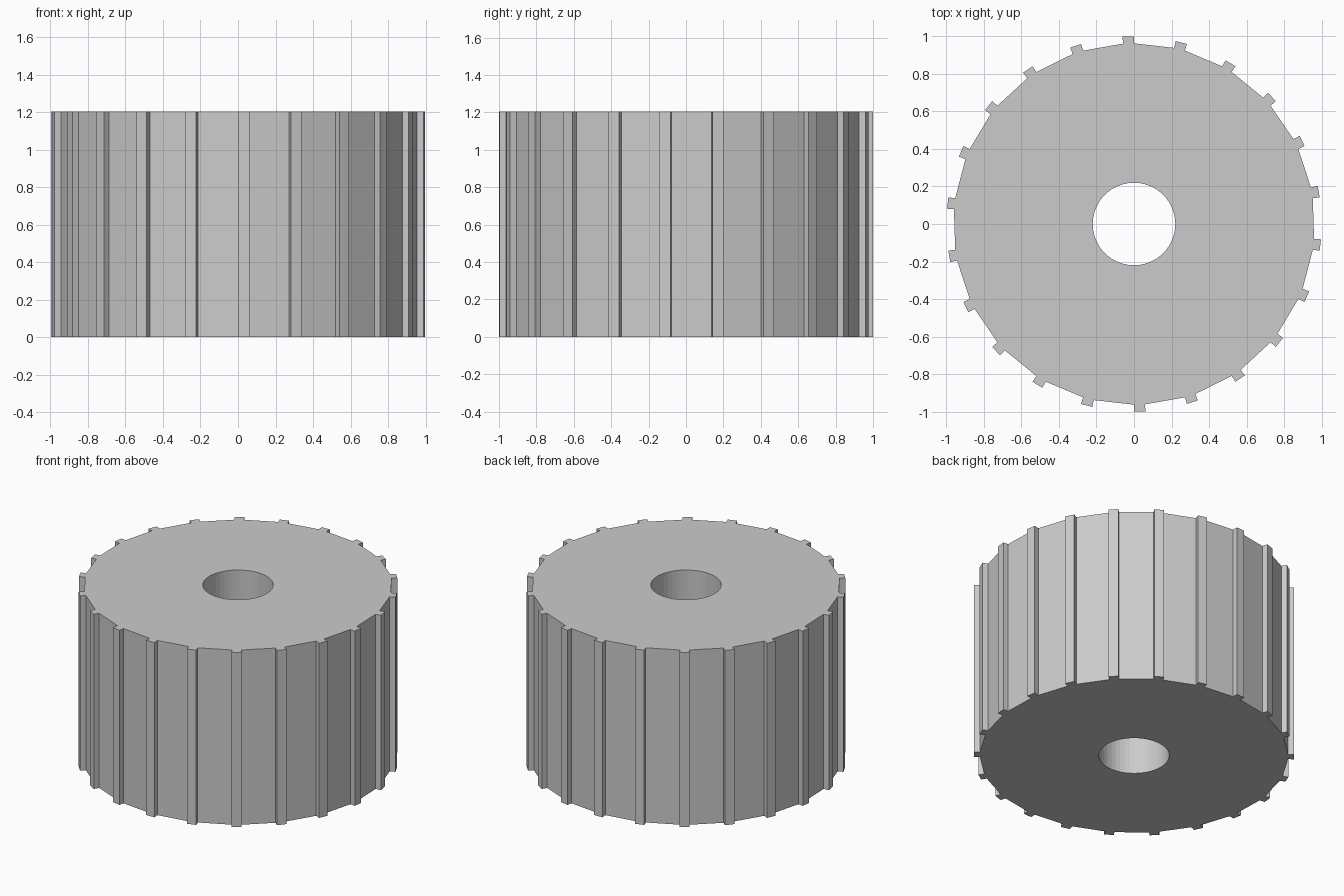
import bpy, bmesh, math

if "Cube" in bpy.data.objects:
    bpy.data.objects.remove(bpy.data.objects["Cube"])

TEETH = 22
PITCH = math.tau / TEETH
TOOTH = math.radians(3.5)          # angular width of one tooth
R_TIP, R_ROOT, R_HOLE = 1.0, 0.963, 0.22
HEIGHT = 1.204

bm = bmesh.new()


def ring_vert(radius, angle):
    # angle 0 points to the front, turning towards +x
    return bm.verts.new((radius * math.sin(angle), -radius * math.cos(angle), 0))


# Flat gear section: root and bore rings carry two points per tooth
root, bore = [], []
for k in range(TEETH):
    a = k * PITCH
    root += [ring_vert(R_ROOT, a), ring_vert(R_ROOT, a + TOOTH)]
    bore += [ring_vert(R_HOLE, a), ring_vert(R_HOLE, a + PITCH / 2)]

n = len(root)
for i in range(n):
    j = (i + 1) % n
    bm.faces.new((root[i], root[j], bore[j], bore[i]))

# Teeth
for k in range(TEETH):
    a = k * PITCH
    tip0, tip1 = ring_vert(R_TIP, a), ring_vert(R_TIP, a + TOOTH)
    bm.faces.new((tip0, tip1, root[2 * k + 1], root[2 * k]))

# Extrude the section into a solid
section = bm.faces[:]
result = bmesh.ops.extrude_face_region(bm, geom=section, use_keep_orig=True)
top = [g for g in result["geom"] if isinstance(g, bmesh.types.BMVert)]
bmesh.ops.translate(bm, verts=top, vec=(0, 0, HEIGHT))
bmesh.ops.recalc_face_normals(bm, faces=bm.faces[:])

mesh = bpy.data.meshes.new("gear_drum")
bm.to_mesh(mesh)
bm.free()
gear = bpy.data.objects.new("gear_drum", mesh)
bpy.context.collection.objects.link(gear)
